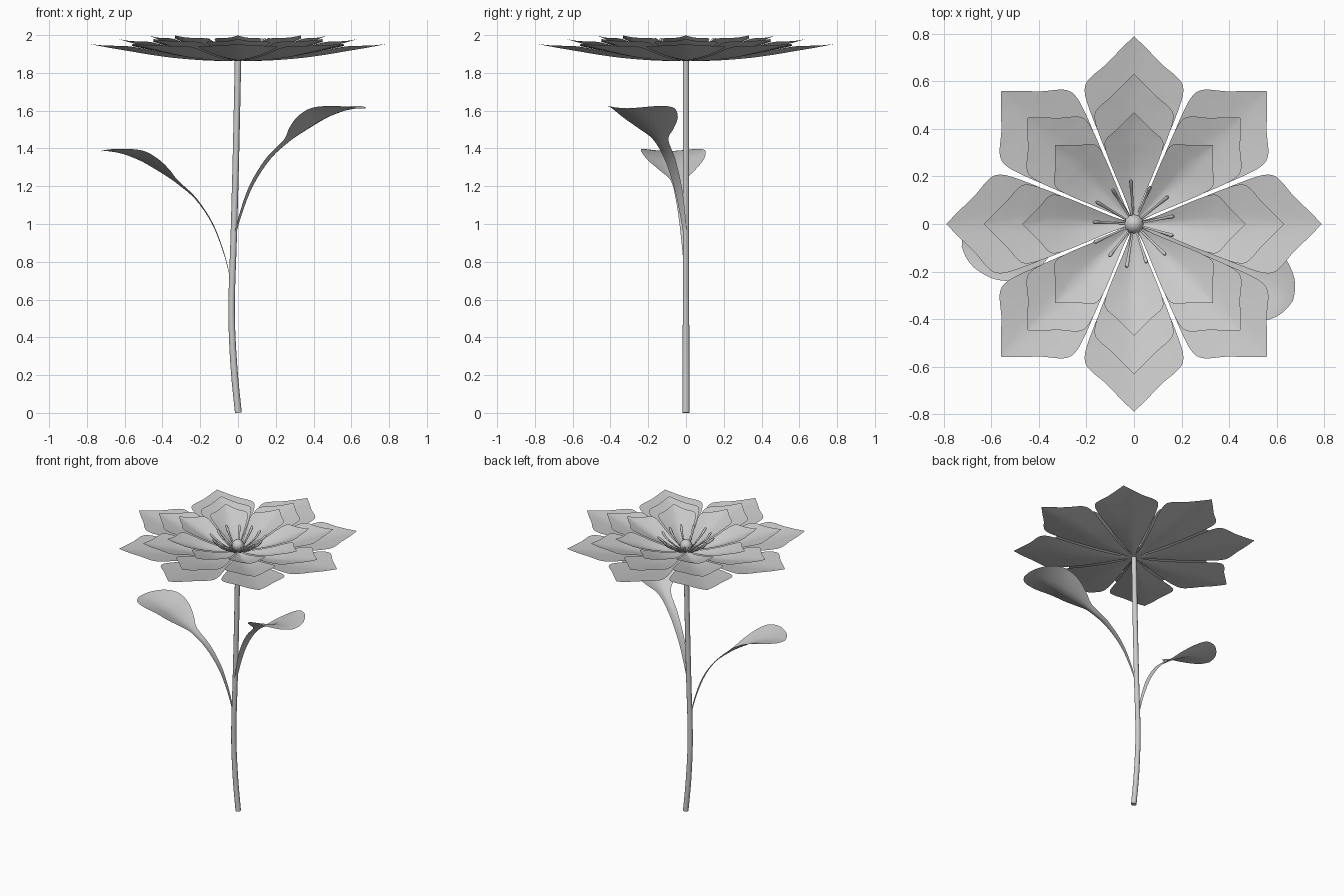
import bpy, bmesh, math
from mathutils import Vector, Matrix

if "Cube" in bpy.data.objects:
    bpy.data.objects.remove(bpy.data.objects["Cube"])

PETALS, STAMENS = 8, 13


def spline(rows, steps):
    """Catmull-Rom interpolation through rows of numbers."""
    out = []
    pts = [Vector(r) for r in rows]
    for i in range(len(pts) - 1):
        p0, p1 = pts[max(i - 1, 0)], pts[i]
        p2, p3 = pts[i + 1], pts[min(i + 2, len(pts) - 1)]
        for s in range(steps):
            t = s / steps
            out.append(0.5 * (2 * p1 + (p2 - p0) * t + (2 * p0 - 5 * p1 + 4 * p2 - p3) * t * t
                              + (3 * p1 - p0 - 3 * p2 + p3) * t ** 3))
    out.append(pts[-1])
    return out


def finish(name, bm, angle=60):
    mesh = bpy.data.meshes.new(name)
    bm.to_mesh(mesh)
    bm.free()
    ob = bpy.data.objects.new(name, mesh)
    bpy.context.collection.objects.link(ob)
    bpy.ops.object.select_all(action='DESELECT')
    ob.select_set(True)
    bpy.context.view_layer.objects.active = ob
    bpy.ops.object.shade_smooth_by_angle(angle=math.radians(angle))
    return ob


def sheet(name, rows, matrix, across=8, steps=4, power=1.4):
    """Thin blade along +x; each row is (distance, height, half width, edge lift)."""
    bm = bmesh.new()
    grid = []
    for r, z, w, lift in spline(rows, steps):
        w = max(w, 0.0005)
        line = []
        for j in range(across + 1):
            u = 2 * j / across - 1
            line.append(bm.verts.new(matrix @ Vector((r, u * w, z + lift * abs(u) ** power))))
        grid.append(line)
    for a, b in zip(grid, grid[1:]):
        for j in range(across):
            bm.faces.new((a[j], b[j], b[j + 1], a[j + 1]))
    return finish(name, bm)


def tube(name, path, sides=10, steps=4, matrix=Matrix()):
    """Round tube along a path of (x, y, z, radius) in the local xz plane."""
    bm = bmesh.new()
    pts = spline(path, steps)
    rings = []
    for i, p in enumerate(pts):
        d = (pts[min(i + 1, len(pts) - 1)] - pts[max(i - 1, 0)]).to_3d().normalized()
        side = Vector((0, 1, 0))
        up = side.cross(d)
        rings.append([bm.verts.new(matrix @ (p.to_3d() + p[3] * (
            math.cos(2 * math.pi * k / sides) * up + math.sin(2 * math.pi * k / sides) * side)))
            for k in range(sides)])
    for a, b in zip(rings, rings[1:]):
        for k in range(sides):
            m = (k + 1) % sides
            bm.faces.new((a[k], a[m], b[m], b[k]))
    bm.faces.new(rings[0])
    bm.faces.new(rings[-1])
    bmesh.ops.recalc_face_normals(bm, faces=bm.faces)
    return finish(name, bm)


def turn(degrees, origin=(0, 0, 0)):
    return Matrix.Translation(origin) @ Matrix.Rotation(math.radians(degrees), 4, 'Z')


# Gently bowed stem
tube("stem", [(0.002, 0, 0, 0.018), (-0.022, 0, 0.25, 0.018), (-0.034, 0, 0.55, 0.017),
              (-0.022, 0, 0.95, 0.017), (-0.01, 0, 1.4, 0.017), (0, 0, 1.87, 0.017)], sides=12)

# Two leaves, each a ribbon stalk opening into a cupped blade
LEAF = [(0, 0, 0.008, 0), (0.035, 0.13, 0.014, 0.002), (0.095, 0.28, 0.022, 0.004),
        (0.185, 0.41, 0.03, 0.008), (0.285, 0.495, 0.042, 0.016), (0.335, 0.53, 0.095, 0.035),
        (0.40, 0.57, 0.15, 0.05), (0.48, 0.615, 0.172, 0.05), (0.57, 0.65, 0.155, 0.028),
        (0.64, 0.664, 0.105, 0.01), (0.675, 0.666, 0.055, 0.002), (0.69, 0.665, 0.001, 0)]
sheet("left_leaf", LEAF, turn(188, (-0.042, 0, 0.72)))
sheet("right_leaf", LEAF, turn(-25, (-0.025, 0, 0.90)) @ Matrix.Diagonal((1.11, 1.06, 1.07, 1)))

# Three stacked layers of eight petals: (length scale, base height, rise)
OUTLINE = [(0.0, 0, 0.006, 0), (0.08, 0.01, 0.027, 0.06), (0.2, 0.06, 0.072, 0.13),
           (0.35, 0.2, 0.135, 0.22), (0.48, 0.4, 0.187, 0.28), (0.56, 0.55, 0.208, 0.28),
           (0.61, 0.64, 0.19, 0.24), (0.67, 0.75, 0.12, 0.14), (0.73, 0.87, 0.062, 0.05),
           (0.79, 1, 0.001, 0)]
for layer, (scale, base, rise) in {"outer": (1, 1.862, 0.092), "middle": (0.8, 1.869, 0.11),
                                   "inner": (0.595, 1.876, 0.122)}.items():
    rows = [(r * scale, base + z * rise, w * scale, lift * rise) for r, z, w, lift in OUTLINE]
    for i in range(PETALS):
        sheet(f"{layer}_petal_{i + 1}", rows, turn(i * 360 / PETALS), steps=3, power=1.2)

# Curved stamens with thicker tips
for i in range(STAMENS):
    reach = 0.185 if i % 2 else 0.172
    tube(f"stamen_{i + 1}", [(0.02, 0, 1.878, 0.004), (0.08, 0, 1.90, 0.005),
                             (0.14, 0, 1.94, 0.007), (reach - 0.01, 0, 1.97, 0.009),
                             (reach, 0, 1.982, 0.004)],
         sides=6, steps=2, matrix=turn((i + 0.4) * 360 / STAMENS))

# Fluted button in the middle
bm = bmesh.new()
bmesh.ops.create_uvsphere(bm, u_segments=24, v_segments=12, radius=0.04)
for v in bm.verts:
    flute = 1 + 0.06 * math.cos(12 * math.atan2(v.co.y, v.co.x))
    v.co = Vector((v.co.x * flute, v.co.y * flute, v.co.z + 1.915))
finish("flower_center", bm)
